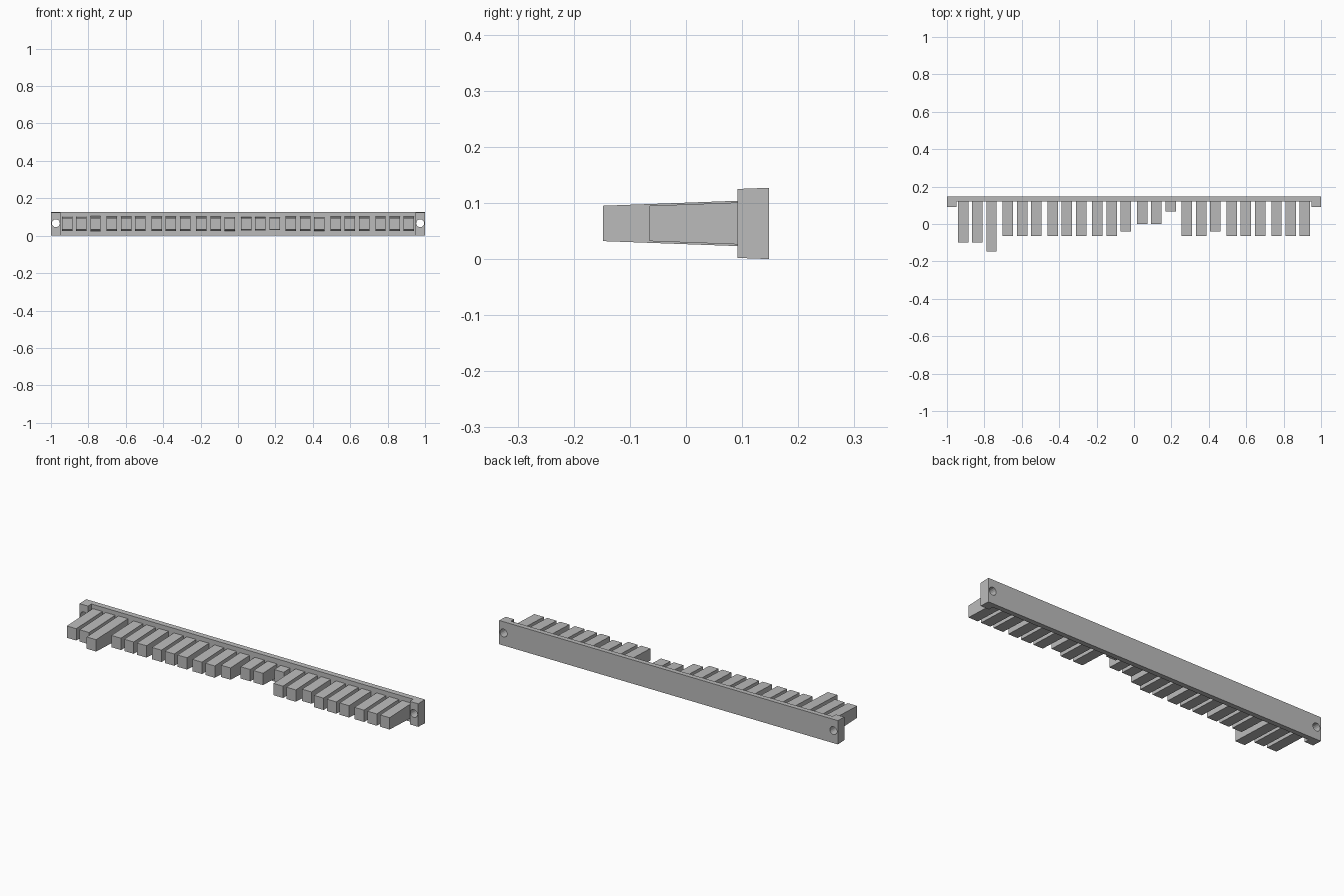
import bpy, bmesh, math
from mathutils import Matrix

cube = bpy.data.objects.get("Cube")
if cube:
    bpy.data.objects.remove(cube, do_unlink=True)

MID_Z = 0.0635      # height of the centre line
DRAFT = 0.037       # taper towards the front
PLATE_FRONT, PLATE_BACK, BLOCK_FRONT = 0.12, 0.148, 0.092

grey = bpy.data.materials.new("plain_grey")
grey.use_nodes = True
colour = (0.5, 0.5, 0.5, 1)
grey.diffuse_color = colour
grey.node_tree.nodes["Principled BSDF"].inputs["Base Color"].default_value = colour


def add_object(name, bm):
    bmesh.ops.recalc_face_normals(bm, faces=bm.faces)
    mesh = bpy.data.meshes.new(name)
    bm.to_mesh(mesh)
    bm.free()
    mesh.materials.append(grey)
    obj = bpy.data.objects.new(name, mesh)
    bpy.context.collection.objects.link(obj)
    return obj


def drafted_prism(name, plan, half_height):
    """Extrude a plan outline, its half height depending on y."""
    bm = bmesh.new()
    base = bm.faces.new([bm.verts.new((x, y, -1)) for x, y in plan])
    bmesh.ops.extrude_face_region(bm, geom=[base])
    bm.verts.ensure_lookup_table()
    for i, v in enumerate(bm.verts):
        sign = -1 if i < len(plan) else 1
        v.co.z = MID_Z + sign * half_height(v.co.y)
    return add_object(name, bm)


# Backing rail with a thicker block at each end
right_half = [(1, PLATE_BACK), (1, BLOCK_FRONT), (0.95, BLOCK_FRONT), (0.95, PLATE_FRONT)]
plan = right_half + [(-x, y) for x, y in reversed(right_half)]
rail = drafted_prism("backing_rail", plan,
                     lambda y: MID_Z - DRAFT * (PLATE_BACK - y))

# Screw holes through the end blocks
for side, label in ((-1, "right"), (1, "left")):
    bm = bmesh.new()
    bmesh.ops.create_cone(bm, cap_ends=True, segments=16, radius1=0.021, radius2=0.021,
                          depth=0.2, matrix=Matrix.Translation((side * 0.974, 0.12, MID_Z + 0.003))
                          @ Matrix.Rotation(math.pi / 2, 4, 'X'))
    cutter = add_object(label + "_hole_cutter", bm)
    cutter.hide_render = True
    cutter.hide_set(True)
    cut = rail.modifiers.new(label + "_screw_hole", 'BOOLEAN')
    cut.operation = 'DIFFERENCE'
    cut.solver = 'EXACT'
    cut.object = cutter

# Bars in groups of three, with a few of special length
special_tips = {0: -0.1, 1: -0.1, 2: -0.148, 11: -0.04,
                12: 0.0, 13: 0.0, 14: 0.067, 17: -0.04}
for i in range(24):
    group, place = divmod(i, 3)
    x = (group - 3.5) * 0.2393 + (place - 1) * 0.0757
    tip = special_tips.get(i, -0.065)
    back = PLATE_FRONT + 0.004
    w = 0.028
    drafted_prism(f"bar_{i + 1}", [(x - w, tip), (x + w, tip), (x + w, back), (x - w, back)],
                  lambda y: 0.0315 + DRAFT * (y - tip))
